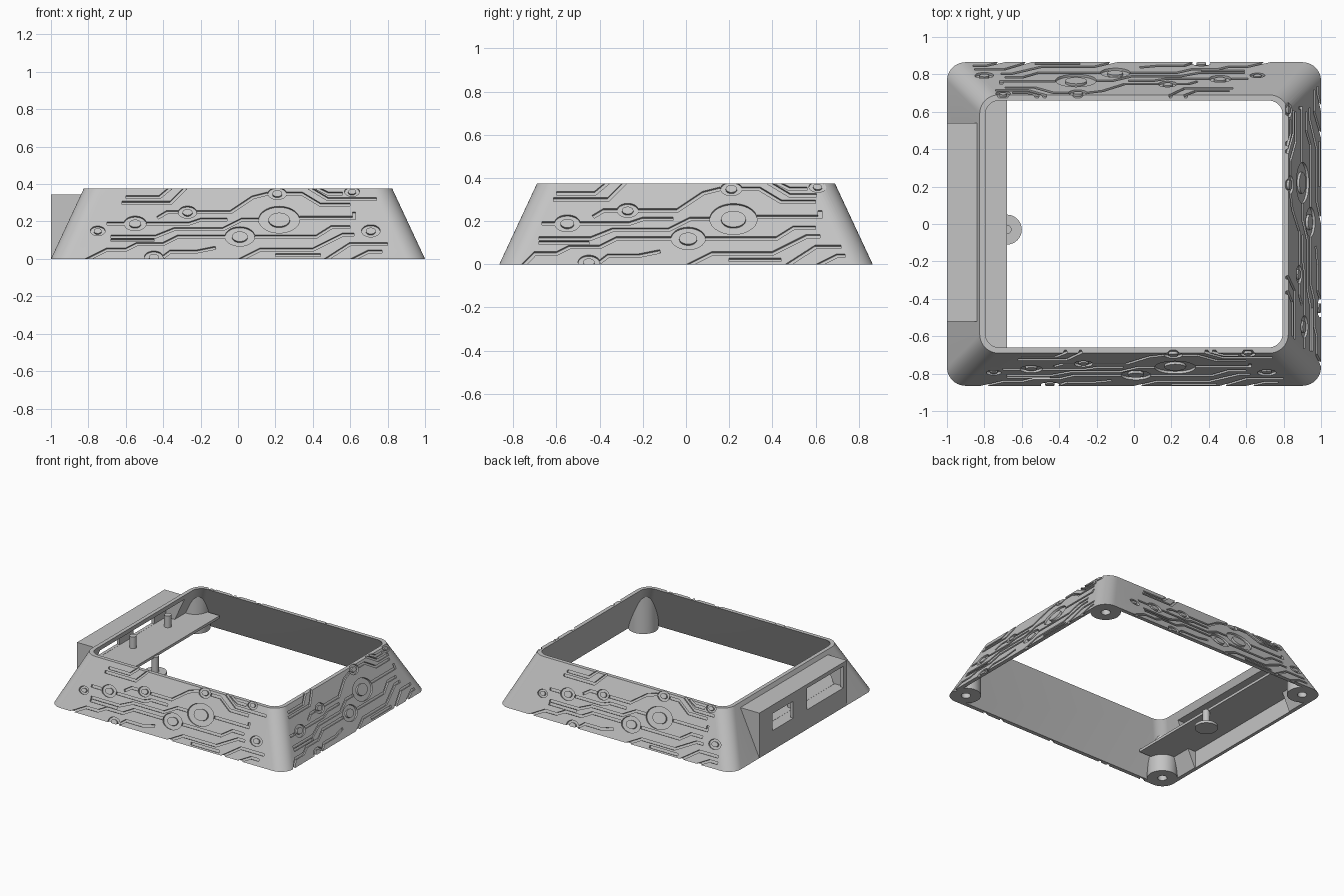
import bpy, bmesh, math
from mathutils import Matrix, Vector

cube = bpy.data.objects.get("Cube")
if cube:
    bpy.data.objects.remove(cube, do_unlink=True)

HALF_X, HALF_Y, HEIGHT, INSET = 1.0, 0.865, 0.375, 0.175
SLOPE = INSET / HEIGHT

grey = bpy.data.materials.new("plain grey")
grey.use_nodes = True
grey.diffuse_color = (0.55, 0.55, 0.55, 1)
grey.node_tree.nodes["Principled BSDF"].inputs["Base Color"].default_value = (0.55, 0.55, 0.55, 1)


def make(name, bm):
    bmesh.ops.recalc_face_normals(bm, faces=bm.faces)
    mesh = bpy.data.meshes.new(name)
    bm.to_mesh(mesh)
    bm.free()
    mesh.materials.append(grey)
    obj = bpy.data.objects.new(name, mesh)
    bpy.context.collection.objects.link(obj)
    return obj


def loft(bm, rings, closed):
    """Skin equal rings; either close into a tube loop or cap the ends."""
    rows = [[bm.verts.new(p) for p in ring] for ring in rings]
    pairs = list(zip(rows, rows[1:]))
    if closed:
        pairs.append((rows[-1], rows[0]))
    else:
        bm.faces.new(rows[0])
        bm.faces.new(rows[-1])
    for a, b in pairs:
        for i in range(len(a)):
            j = (i + 1) % len(a)
            bm.faces.new((a[i], a[j], b[j], b[i]))


def rounded(hx, hy, r, z, steps=10):
    pts = []
    for k, (sx, sy) in enumerate(((1, 1), (-1, 1), (-1, -1), (1, -1))):
        for i in range(steps + 1):
            a = math.pi / 2 * (k + i / steps)
            pts.append(Vector((sx * (hx - r) + r * math.cos(a), sy * (hy - r) + r * math.sin(a), z)))
    return pts


def frustum_rings(gap, radius):
    return [rounded(HALF_X - gap - s, HALF_Y - gap - s, radius, z) for s, z in ((0, 0), (INSET, HEIGHT))]


def add_box(bm, x, y, z):
    size = Vector((x[1] - x[0], y[1] - y[0], z[1] - z[0]))
    mid = Vector((sum(x), sum(y), sum(z))) / 2
    bmesh.ops.create_cube(bm, size=1, matrix=Matrix.Translation(mid) @ Matrix.Diagonal(size).to_4x4())


def add_cylinder(bm, x, y, z0, z1, r, seg=32):
    bmesh.ops.create_cone(bm, cap_ends=True, segments=seg, radius1=r, radius2=r, depth=z1 - z0,
                          matrix=Matrix.Translation((x, y, (z0 + z1) / 2)))


def carve(obj, cutter, operation="DIFFERENCE"):
    cutter.hide_render = True
    mod = obj.modifiers.new("carve", "BOOLEAN")
    mod.operation, mod.solver, mod.object = operation, "MANIFOLD", cutter
    bpy.context.view_layer.objects.active = obj
    bpy.ops.object.modifier_apply(modifier=mod.name)


# Circuit pattern in hundredths: traces (along face, height) and hubs (along, height, radius)
LEFT_TRACES = [
    [(-62, 30), (-36, 30), (-28, 38)],
    [(-60, 33), (-42, 33), (-36, 38)],
    [(-70, 19), (-61, 19)],
    [(-49, 19), (-26, 19), (-20, 21), (-6, 21)],
    [(-32, 25), (-38, 25), (-43, 22)],
    [(-22, 25), (-4, 25), (8, 33), (16, 35)],
    [(-82, -1), (-70, 5), (-60, 5), (-54, 8), (-40, 8), (-32, 12), (-7, 12)],
    [(-68, 10), (-45, 10)],
    [(-68, 12), (-44, 12), (-34, 16), (-8, 16), (2, 21), (11, 21)],
    [(-40, 1), (-36, 4), (-22, 4), (-12, 6)],
]
RIGHT_TRACES = [
    [(9, 12), (42, 12), (50, 17), (60, 17)],
    [(33, 22), (62, 22), (62, 25)],
    [(0, -1), (12, 5), (40, 5), (56, 13), (62, 13)],
    [(20, 2), (44, 2)],
    [(46, -1), (60, 8), (80, 8)],
    [(60, -1), (70, 4), (77, 4)],
    [(26, 35), (34, 35), (44, 29), (60, 29)],
    [(38, 38), (48, 32), (75, 32)],
    [(42, 38), (48, 35), (56, 35)],
]
HUBS = [(-55, 19, 6), (-27, 25, 5), (1, 12, 8), (22, 21, 11), (21, 35, 5),
        (-45, 1, 5), (71, 15, 5), (-75, 15, 4), (61, 36, 4)]


def engravings(name, half, width, turns, shift):
    """Trace and hub cutters for one sloped face, designed facing -y and turned about z."""
    normal = Vector((0, -1, SLOPE)).normalized()
    depth, half_line = normal * 0.014, 0.009

    def on_face(u, z):
        return Vector((u, -half + SLOPE * z, z))

    def limited(u, z):
        u, z = u / 100 + shift, z / 100
        limit = width - SLOPE * z - 0.11
        return on_face(max(-limit, min(limit, u)), z)

    # Traces are mitred ribbons
    traces = bmesh.new()
    for trace in LEFT_TRACES + RIGHT_TRACES:
        points = [limited(*p) for p in trace]
        sides = [normal.cross((b - a).normalized()) for a, b in zip(points, points[1:])]
        rings = []
        for p, s, t in zip(points, sides[:1] + sides, sides + sides[-1:]):
            mitre = (s + t).normalized()
            mitre *= half_line / mitre.dot(s)
            rings.append([p + mitre + depth, p - mitre + depth, p - mitre - depth, p + mitre - depth])
        loft(traces, rings, False)

    # Hubs are flattened ring grooves
    hubs = bmesh.new()
    angles = [math.tau * i / 28 for i in range(28)]
    for u, z, r in HUBS:
        u, z, r = u / 100 + shift, z / 100, r / 100
        if abs(u) + r > width - SLOPE * z - 0.04:
            continue
        loft(hubs, [[on_face(u + r * scale * math.cos(a), z + 0.65 * r * scale * math.sin(a))
                     + depth * side for a in angles]
                    for scale, side in ((1, -1), (1, 1), (0.52, 1), (0.52, -1))], True)

    cutters = []
    for part, bm in (("traces", traces), ("hubs", hubs)):
        bm.transform(Matrix.Rotation(turns * math.pi / 2, 4, "Z"))
        cutters.append(make(name + "_" + part, bm))
    return cutters


# Sloped frame shell
bm = bmesh.new()
outer, inner = frustum_rings(0, 0.1), frustum_rings(0.03, 0.075)
loft(bm, [outer[0], outer[1], inner[1], inner[0]], True)
frame = make("sloped_frame", bm)

cutters = (engravings("front", HALF_Y, HALF_X, 0, 0)
           + engravings("side", HALF_X, HALF_Y, 1, 0)
           + engravings("back", HALF_Y, HALF_X, 2, 0.09))
for cutter in cutters:
    carve(frame, cutter)

# Connector housing: a wedge on the -x wall, hollow inside, with two ports
bm = bmesh.new()
profile = ((-1, 0), (-1, 0.345), (-0.835, 0.345), (-0.985, 0))
loft(bm, [[(x, y, z) for x, z in profile] for y in (-0.52, 0.54)], False)
housing = make("connector_housing", bm)

bm = bmesh.new()
add_box(bm, (-0.975, -0.7), (-0.5, 0.52), (-0.1, 0.325))
hollow = make("housing_hollow", bm)
bm = bmesh.new()
add_box(bm, (-1.1, -0.9), (-0.48, -0.04), (0.15, 0.315))
add_box(bm, (-1.1, -0.9), (0.13, 0.38), (0.15, 0.28))
ports = make("port_cutter", bm)
carve(frame, hollow)
carve(housing, hollow)
carve(housing, ports)

# Corner screw posts, trimmed by the slope of the walls
bm, holes = bmesh.new(), bmesh.new()
for sx in (-1, 1):
    for sy in (-1, 1):
        add_cylinder(bm, sx * 0.89, sy * 0.755, 0, 0.36, 0.105, 40)
        add_cylinder(holes, sx * 0.89, sy * 0.755, -0.1, 0.15, 0.033, 24)
posts = make("corner_posts", bm)
holes = make("screw_holes", holes)
bm = bmesh.new()
lower, upper = frustum_rings(0.017, 0.085)
below = [p + (p - q) * 0.1 for p, q in zip(lower, upper)]
loft(bm, [below, upper], False)
envelope = make("post_envelope", bm)
carve(posts, envelope, "INTERSECT")
carve(posts, holes)

# Board shelf with locating pins
bm = bmesh.new()
add_box(bm, (-0.91, -0.68), (-0.75, 0.75), (0.13, 0.15))
make("board_shelf", bm)
bm = bmesh.new()
add_box(bm, (-0.98, -0.9), (-0.51, 0.53), (0.131, 0.149))
make("shelf_extension", bm)
bm = bmesh.new()
for y in (-0.02, 0.4):
    add_cylinder(bm, -0.875, y, 0.14, 0.24, 0.025, 20)
pins = make("locating_pins", bm)

# Round foot hanging below the shelf edge
bm = bmesh.new()
add_cylinder(bm, -0.68, -0.03, 0, 0.02, 0.08)
add_cylinder(bm, -0.68, -0.03, 0.01, 0.14, 0.025, 20)
foot = make("button_foot", bm)

for helper in cutters + [hollow, ports, holes, envelope]:
    bpy.data.objects.remove(helper, do_unlink=True)

bpy.ops.object.select_all(action="DESELECT")
for obj in (frame, posts, pins, foot):
    obj.select_set(True)
bpy.context.view_layer.objects.active = frame
bpy.ops.object.shade_smooth_by_angle(angle=math.radians(30))
